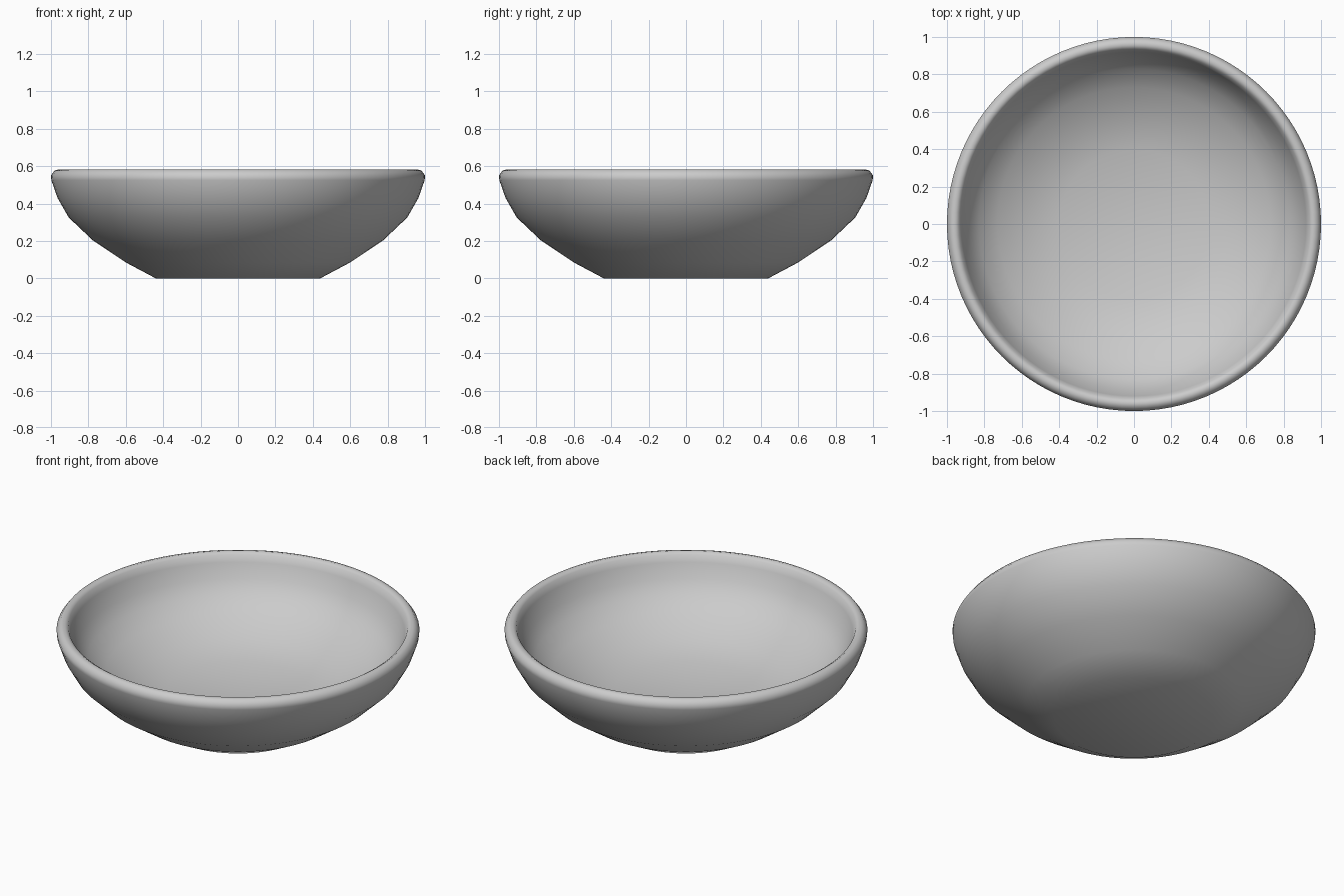
import bpy, bmesh
from math import pi

if "Cube" in bpy.data.objects:
    bpy.data.objects.remove(bpy.data.objects["Cube"])

# Bowl cross-section (radius, height): foot, outer wall, rounded rim, inner wall, floor
profile = [
    (0, 0), (0.44, 0), (0.60, 0.085), (0.775, 0.202), (0.905, 0.325),
    (0.965, 0.43), (0.998, 0.525), (1.0, 0.55), (0.98, 0.577), (0.955, 0.583),
    (0.935, 0.57), (0.92, 0.53), (0.885, 0.445), (0.83, 0.37), (0.73, 0.295),
    (0.57, 0.22), (0.40, 0.17), (0, 0.15),
]

# Spin the profile into a solid of revolution
bm = bmesh.new()
verts = [bm.verts.new((r, 0, z)) for r, z in profile]
edges = [bm.edges.new(pair) for pair in zip(verts, verts[1:])]
bmesh.ops.spin(bm, geom=verts + edges, cent=(0, 0, 0), axis=(0, 0, 1),
               angle=2 * pi, steps=96, use_duplicate=False)
bmesh.ops.remove_doubles(bm, verts=bm.verts, dist=0.0005)
bmesh.ops.recalc_face_normals(bm, faces=bm.faces)
for face in bm.faces:
    face.smooth = True

mesh = bpy.data.meshes.new("bowl")
bm.to_mesh(mesh)
bm.free()
bowl = bpy.data.objects.new("bowl", mesh)
bpy.context.collection.objects.link(bowl)
